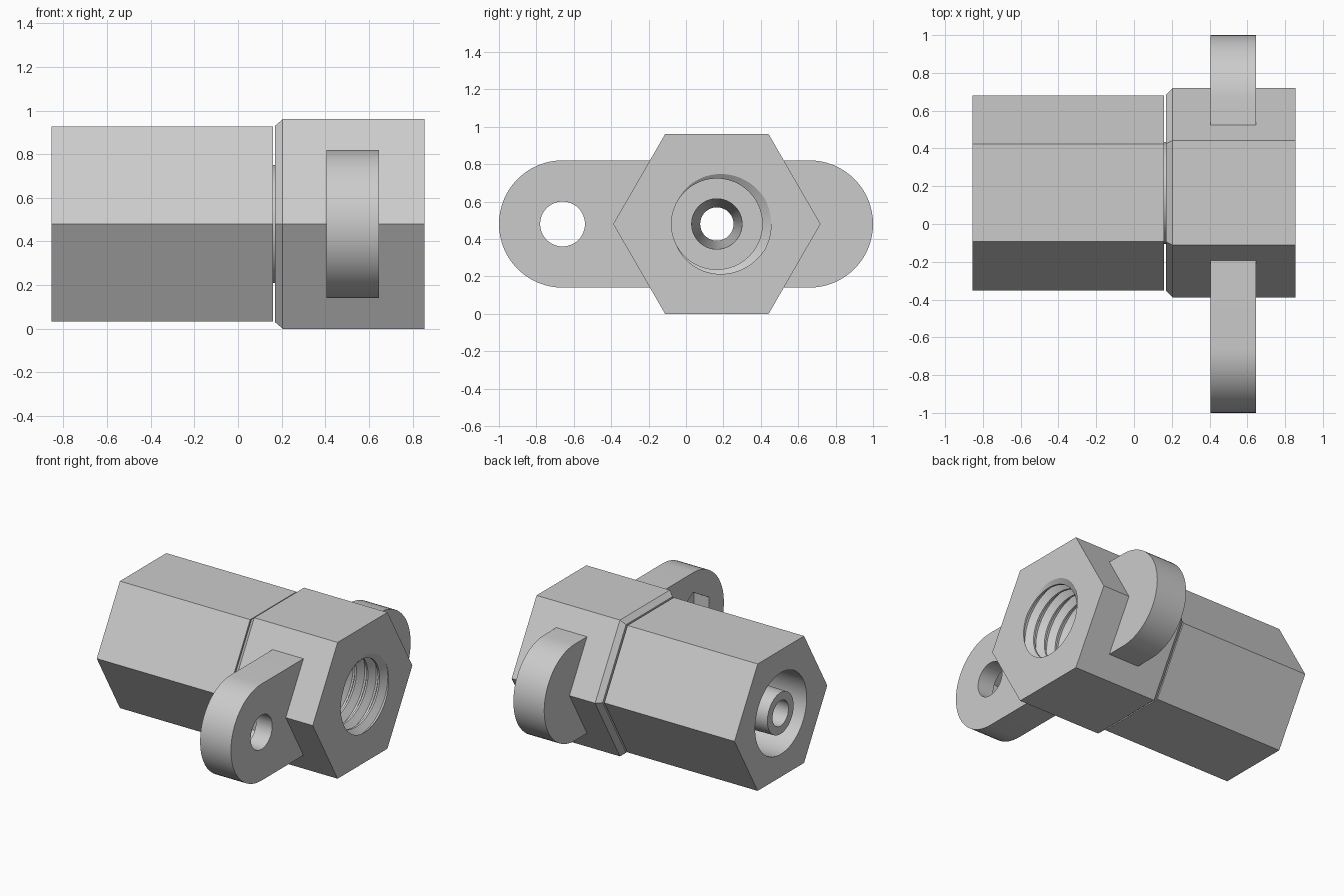
import bpy, bmesh, math

if "Cube" in bpy.data.objects:
    bpy.data.objects.remove(bpy.data.objects["Cube"])

CY, CZ = 0.165, 0.48           # axis of the coupling, running along x
C30 = math.cos(math.pi / 6)

grey = bpy.data.materials.new("plain_grey")
grey.diffuse_color = (0.6, 0.6, 0.6, 1)
grey.use_nodes = True
grey.node_tree.nodes["Principled BSDF"].inputs["Base Color"].default_value = grey.diffuse_color


def finish(bm, name):
    bmesh.ops.recalc_face_normals(bm, faces=bm.faces)
    me = bpy.data.meshes.new(name)
    bm.to_mesh(me)
    bm.free()
    me.materials.append(grey)
    ob = bpy.data.objects.new(name, me)
    bpy.context.collection.objects.link(ob)
    return ob


def lathe(name, profile, sides=64, cy=CY, phase=0.0):
    """Capped solid around an x axis from (x, radius) pairs."""
    bm = bmesh.new()
    rings = []
    for x, r in profile:
        rings.append([bm.verts.new((x, cy + r * math.cos(phase + 2 * math.pi * i / sides),
                                    CZ + r * math.sin(phase + 2 * math.pi * i / sides)))
                      for i in range(sides)])
    for a, b in zip(rings, rings[1:]):
        for i in range(sides):
            j = (i + 1) % sides
            bm.faces.new((a[i], a[j], b[j], b[i]))
    bm.faces.new(rings[0])
    bm.faces.new(rings[-1])
    return finish(bm, name)


def bar(name, x0, x1, half, r, n=32):
    """Round-ended bar across y."""
    bm = bmesh.new()
    pts = []
    for side in (1, -1):
        for i in range(n + 1):
            a = -math.pi / 2 + math.pi * i / n
            pts.append((side * (half + r * math.cos(a)), CZ + side * r * math.sin(a)))
    face = bm.faces.new([bm.verts.new((x0, y, z)) for y, z in pts])
    ext = bmesh.ops.extrude_face_region(bm, geom=[face])["geom"]
    bmesh.ops.translate(bm, vec=(x1 - x0, 0, 0),
                        verts=[v for v in ext if isinstance(v, bmesh.types.BMVert)])
    return finish(bm, name)


def thread(name, x0, x1, xface, pitch=0.09, n=64):
    """Helical screw-shaped solid used to cut the inside thread."""
    prof = [(0, 0.243), (0.15, 0.243), (0.5, 0.29), (0.65, 0.29)]
    start = xface - pitch * 9.575
    bm = bmesh.new()
    cols = []
    for j in range(n + 1):
        a = 2 * math.pi * j / n
        cols.append([bm.verts.new((start + pitch * (t + f + j / n),
                                   CY + r * math.cos(a), CZ + r * math.sin(a)))
                     for t in range(12) for f, r in prof])
    for p, q in zip(cols, cols[1:]):
        for i in range(len(p) - 1):
            bm.faces.new((p[i], p[i + 1], q[i + 1], q[i]))
    bmesh.ops.remove_doubles(bm, verts=bm.verts, dist=1e-5)
    for x, inner in ((x0, True), (x1, False)):
        bmesh.ops.bisect_plane(bm, geom=bm.verts[:] + bm.edges[:] + bm.faces[:],
                               plane_co=(x, 0, 0), plane_no=(1, 0, 0),
                               clear_inner=inner, clear_outer=not inner)
    bmesh.ops.holes_fill(bm, edges=[e for e in bm.edges if e.is_boundary], sides=0)
    return finish(bm, name)


def combine(target, other, op):
    mod = target.modifiers.new(op, 'BOOLEAN')
    mod.operation, mod.solver, mod.object = op, 'EXACT', other
    bpy.context.view_layer.objects.active = target
    bpy.ops.object.modifier_apply(modifier=mod.name)
    bpy.data.objects.remove(other, do_unlink=True)


# Large hexagonal nut end with a chamfered shoulder
body = lathe("hex_coupling", [(0.17, 0.45 / C30), (0.205, 0.48 / C30), (0.855, 0.48 / C30)], 6)
# Two round mounting ears, the long hexagonal sleeve and the neck in the groove
combine(body, bar("mounting_ears", 0.405, 0.645, 0.66, 0.34), 'UNION')
combine(body, lathe("neck", [(0.08, 0.27), (0.3, 0.27)]), 'UNION')
combine(body, lathe("hex_sleeve", [(-0.855, 0.447 / C30), (0.16, 0.447 / C30)], 6), 'UNION')
# Socket in the sleeve with a central tube
combine(body, lathe("socket_cut", [(-0.9, 0.287), (0.0, 0.287)]), 'DIFFERENCE')
combine(body, lathe("inner_tube", [(-0.852, 0.146), (0.05, 0.165)]), 'UNION')
# Threaded bore and tapered through hole
combine(body, thread("thread_cut", 0.2, 0.9, 0.855), 'DIFFERENCE')
combine(body, lathe("taper_cut", [(-0.9, 0.087), (0.25, 0.137)]), 'DIFFERENCE')
# Screw hole with a hexagonal nut pocket behind it, in one ear only
combine(body, lathe("screw_cut", [(0.35, 0.12), (0.7, 0.12)], 48, -0.66), 'DIFFERENCE')
combine(body, lathe("nut_cut", [(0.35, 0.2), (0.52, 0.2)], 6, -0.66, math.pi / 6), 'DIFFERENCE')

bpy.ops.object.select_all(action='DESELECT')
body.select_set(True)
bpy.context.view_layer.objects.active = body
bpy.ops.object.shade_smooth_by_angle(angle=math.radians(25))
